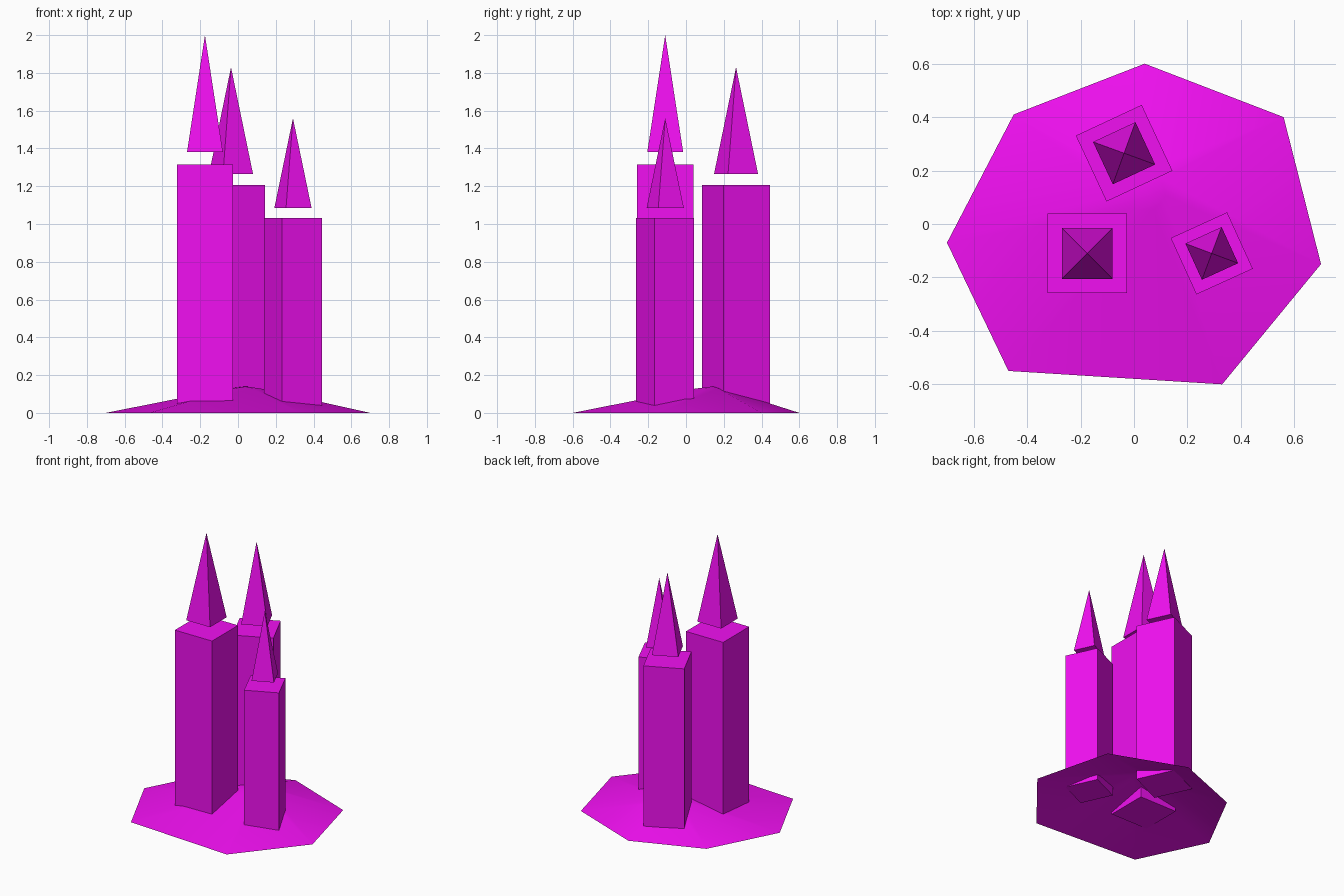
import bpy, bmesh, math
from mathutils import Matrix, Vector

if "Cube" in bpy.data.objects:
    bpy.data.objects.remove(bpy.data.objects["Cube"])

mat = bpy.data.materials.new("magenta")
mat.diffuse_color = (0.88, 0.005, 0.88, 1)
mat.use_nodes = True
mat.node_tree.nodes["Principled BSDF"].inputs["Base Color"].default_value = mat.diffuse_color


def finish(bm, name, smooth=False):
    bmesh.ops.recalc_face_normals(bm, faces=bm.faces)
    mesh = bpy.data.meshes.new(name)
    for f in bm.faces:
        f.smooth = smooth
    bm.to_mesh(mesh)
    bm.free()
    mesh.materials.append(mat)
    obj = bpy.data.objects.new(name, mesh)
    bpy.context.collection.objects.link(obj)
    return obj


def frustum(name, x, y, angle, side, top_side, z0, z1):
    """Square prism or pyramid standing on z0."""
    bm = bmesh.new()
    bmesh.ops.create_cone(bm, cap_ends=True, segments=4,
                          radius1=side / math.sqrt(2), radius2=top_side / math.sqrt(2),
                          depth=z1 - z0, matrix=Matrix.Rotation(math.radians(45), 4, 'Z'))
    bmesh.ops.remove_doubles(bm, verts=bm.verts, dist=1e-5)
    obj = finish(bm, name)
    obj.location = (x, y, (z0 + z1) / 2)
    obj.rotation_euler.z = math.radians(angle)


# Open seven-sided mound with a slightly rounded peak
outline = [(0.04, 0.60), (-0.45, 0.41), (-0.70, -0.07), (-0.47, -0.55),
           (0.33, -0.60), (0.70, -0.15), (0.56, 0.40)]
peak = Vector((0.04, 0.14, 0.14))
bm = bmesh.new()
outer = [bm.verts.new((x, y, 0)) for x, y in outline]
inner = []
for v in outer:
    p = peak.lerp(v.co, 0.12)
    p.z = 0.129
    inner.append(bm.verts.new(p))
top = bm.verts.new(peak)
for i in range(7):
    j = (i + 1) % 7
    bm.faces.new((outer[i], outer[j], inner[j], inner[i]))
    bm.faces.new((inner[i], inner[j], top))
mound = finish(bm, "ground_mound", smooth=True)
if mound.data.polygons[0].normal.z < 0:
    mound.data.flip_normals()

# Towers with floating pyramid roofs:
# name, x, y, turn, side, bottom, top, roof side, roof bottom, roof tip
towers = [
    ("tall", -0.175, -0.11, 0, 0.297, 0.05, 1.315, 0.19, 1.38, 2.0),
    ("middle", -0.037, 0.265, 25, 0.272, 0.05, 1.207, 0.175, 1.266, 1.83),
    ("short", 0.291, -0.11, 24.5, 0.232, 0.04, 1.032, 0.149, 1.084, 1.56),
]
for name, x, y, turn, side, z0, z1, roof, r0, r1 in towers:
    frustum(name + "_tower", x, y, turn, side, side, z0, z1)
    frustum(name + "_roof", x, y, turn, roof, 0, r0, r1)
